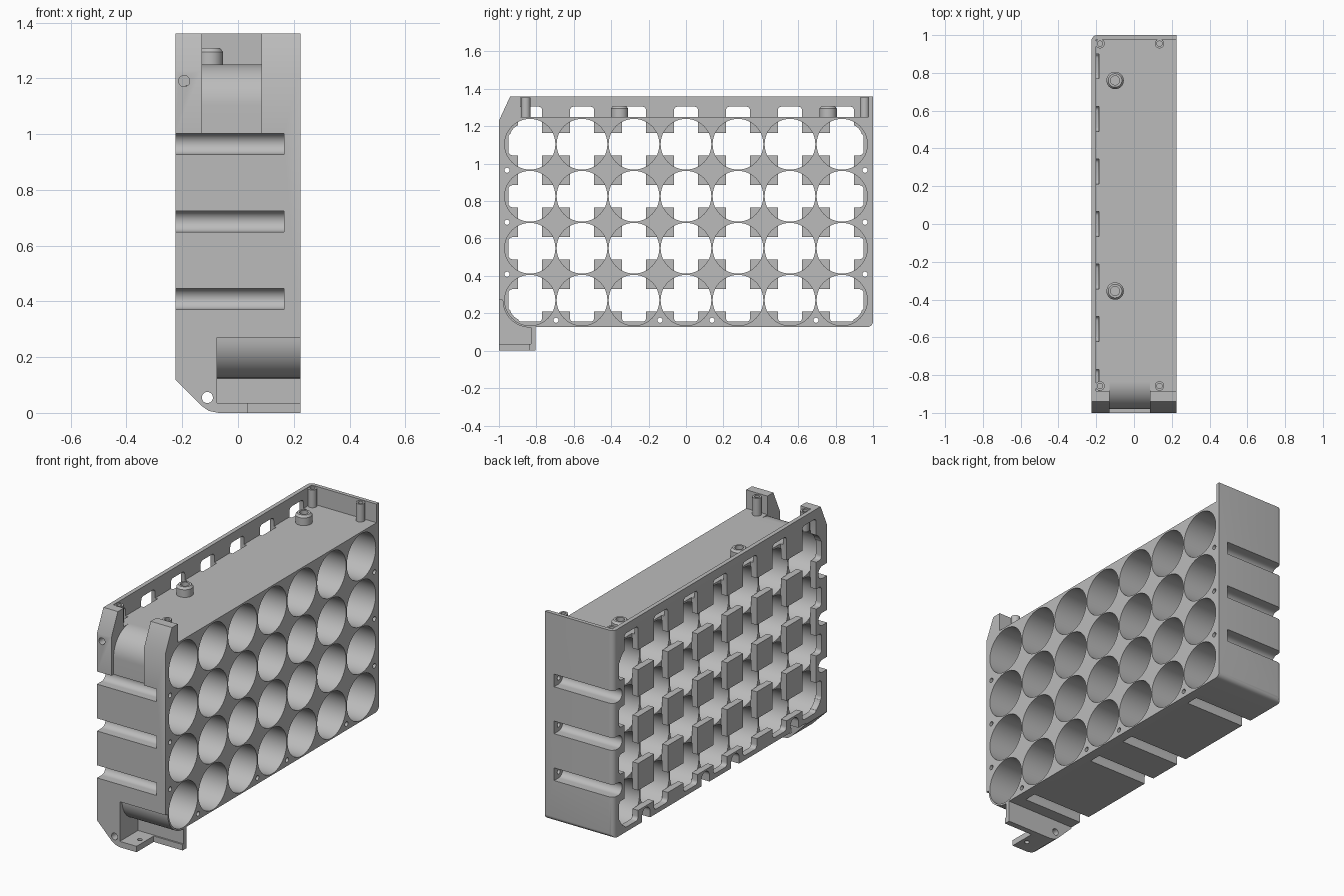
import bpy, bmesh, math
from mathutils import Vector

if "Cube" in bpy.data.objects:
    bpy.data.objects.remove(bpy.data.objects["Cube"], do_unlink=True)

# One grey plastic
grey = bpy.data.materials.new("grey_plastic")
grey.use_nodes = True
colour = (0.5, 0.5, 0.5, 1)
grey.diffuse_color = colour
grey.node_tree.nodes["Principled BSDF"].inputs["Base Color"].default_value = colour

PITCH = 0.278
ROWS = [0.27 + PITCH * i for i in range(4)]
COLS = [PITCH * (i - 3) for i in range(7)]
BOTTOM, DECK, TOP = 0.127, 1.25, 1.36
HALF = 0.225          # half width in x
RECESS = -0.184       # depth of the strip channels on the open side


def finish(name, bm):
    bmesh.ops.recalc_face_normals(bm, faces=bm.faces)
    mesh = bpy.data.meshes.new(name)
    bm.to_mesh(mesh)
    bm.free()
    mesh.materials.append(grey)
    ob = bpy.data.objects.new(name, mesh)
    bpy.context.collection.objects.link(ob)
    return ob


def prism(bm, pts, a, b, axis="x"):
    """Extrude a 2D outline along an axis; the outline uses the other two axes in order."""
    def place(p, t):
        return {"x": (t, p[0], p[1]), "y": (p[0], t, p[1]), "z": (p[0], p[1], t)}[axis]
    lo = [bm.verts.new(place(p, a)) for p in pts]
    hi = [bm.verts.new(place(p, b)) for p in pts]
    bm.faces.new(lo)
    bm.faces.new(hi[::-1])
    for i in range(len(pts)):
        j = (i + 1) % len(pts)
        bm.faces.new((lo[i], hi[i], hi[j], lo[j]))


def arc(c, r, start, end, n=16):
    angles = [math.radians(start + (end - start) * i / n) for i in range(n + 1)]
    return [(c[0] + r * math.cos(t), c[1] + r * math.sin(t)) for t in angles]


def circle(c, r, n=48):
    return arc(c, r, 0, 360, n)[:-1]


def rect(a0, a1, b0, b1, r=0.0):
    if not r:
        return [(a0, b0), (a1, b0), (a1, b1), (a0, b1)]
    return (arc((a1 - r, b1 - r), r, 0, 90, 4) + arc((a0 + r, b1 - r), r, 90, 180, 4)
            + arc((a0 + r, b0 + r), r, 180, 270, 4) + arc((a1 - r, b0 + r), r, 270, 360, 4))


def slot(c, r, direction):
    """Round-bottomed groove outline, open towards the given direction in degrees."""
    d = math.radians(direction)
    out = Vector((math.cos(d), math.sin(d))) * 0.1
    pts = arc(c, r, direction + 90, direction + 270)
    return pts + [tuple(Vector(pts[-1]) + out), tuple(Vector(pts[0]) + out)]


def cut(body, *shapes):
    """Subtract a group of prisms that do not overlap one another."""
    bm = bmesh.new()
    for s in shapes:
        prism(bm, *s)
    cutter = finish("cutter", bm)
    cutter.hide_render = True
    mod = body.modifiers.new("cut", "BOOLEAN")
    mod.operation, mod.solver, mod.object = "DIFFERENCE", "EXACT", cutter
    bpy.context.view_layer.update()
    mesh = bpy.data.meshes.new_from_object(body.evaluated_get(bpy.context.evaluated_depsgraph_get()))
    body.modifiers.clear()
    body.data = mesh
    bpy.data.objects.remove(cutter, do_unlink=True)


# Housing blank: side outline with the front foot, rounded rear corners
bm = bmesh.new()
outline = [(-1, 0), (-0.805, 0), (-0.805, BOTTOM), (1, BOTTOM), (1, TOP), (-1, TOP)]
prism(bm, outline, -HALF, HALF)
round_edges = [e for e in bm.edges
               if all(v.co.y > 0.9 and (v.co.x < 0 or v.co.z < 0.5) for v in e.verts)]
bmesh.ops.bevel(bm, geom=round_edges, offset=0.03, segments=6, profile=0.5, affect="EDGES")
body = finish("cell_housing", bm)

# Top tray, leaving rim walls and the two front blocks
cut(body, (rect(-0.2, 0.3, -0.885, 0.977), DECK, 1.5, "z"))
cut(body, ([(-1.1, 1.23), (-1, 1.23), (-0.94, TOP), (-0.94, 1.5), (-1.1, 1.5)], -0.3, 0.3))

# Rounded cable channel between the front blocks
upper = (COLS[0], ROWS[3])
cut(body, ([(-1.1, 1.0), (-0.98, 1.0)] + arc(upper, 0.146, 180, 90)
           + [(-0.8, DECK), (-0.8, 1.5), (-1.1, 1.5)], -0.13, 0.085))

# Foot: chamfered side, pocket around the lower cell, shortened floor
cut(body, ([(-0.3, 0.195), (-0.225, 0.12), (-0.13, 0.025), (-0.105, 0.007), (-0.07, 0),
            (-0.07, -0.1), (-0.3, -0.1)], -1.1, -0.79, "y"))
lower = (COLS[0], ROWS[0])
cut(body, ([(-1.1, 0.27)] + arc(lower, 0.146, 180, 270)
           + [(-0.83, 0.124), (-0.83, 0.035), (-1.1, 0.035)], -0.075, 0.3))
cut(body, (rect(0.035, 0.3, -1.1, -0.84), -0.1, 0.06, "z"),
    (circle((0.0, -0.92), 0.014, 16), -0.1, 0.1, "z"))

# Cell bores, open on the left side
cut(body, *[(circle((y, z), 0.1355), -0.187, 0.3) for y in COLS for z in ROWS])

# Strip channels between the pads; the upright ones end in windows in the rim
cut(body, *[(rect(COLS[0] - 0.115, COLS[-1] + 0.115, z - 0.059, z + 0.059, 0.02), -0.3, RECESS)
            for z in ROWS])
cut(body, *[(rect(y - 0.065, y + 0.065, 0.155, 1.305, 0.02), -0.3, RECESS) for y in COLS])
cut(body, *[(circle((y, z), 0.105, 4), -0.3, RECESS) for y in COLS for z in ROWS])
cut(body, *[(circle((y + 0.03 * sy, z + 0.03 * sz), 0.08, 32), -0.3, RECESS)
            for y, sy in ((COLS[0], -1), (COLS[-1], 1))
            for z, sz in ((ROWS[0], -1), (ROWS[3], 1))])

# Bolt grooves and bolt holes on both ends and the underside
joints = [((s * 0.957, z + PITCH / 2), 0 if s > 0 else 180) for s in (-1, 1) for z in ROWS[:3]]
joints += [((y * PITCH, 0.163), 270) for y in (-2.5, -0.5, 0.5, 2.5)]
cut(body, *[(slot(c, 0.0375, d), -0.3, 0.165) for c, d in joints])
cut(body, *[(circle(c, 0.014, 16), 0.1, 0.3) for c, d in joints])

# Small mounting holes in the front face
cut(body, (circle((-0.11, 0.055), 0.02, 24), -1.1, -0.7, "y"),
    (circle((-0.193, 1.19), 0.02, 24), -1.1, -0.95, "y"))


def lathe(name, x, y, profile):
    bm = bmesh.new()
    verts = [bm.verts.new((x + r, y, z)) for r, z in profile]
    edges = [bm.edges.new(p) for p in zip(verts, verts[1:])]
    bmesh.ops.spin(bm, geom=verts + edges, cent=(x, y, 0), axis=(0, 0, 1),
                   angle=math.tau, steps=32, use_merge=True)
    bmesh.ops.remove_doubles(bm, verts=bm.verts, dist=0.0001)
    return finish(name, bm)


parts = [body]
# Screw posts in the tray corners
for x, side in ((-0.18, "right"), (0.135, "left")):
    for y, end in ((-0.857, "front"), (0.955, "rear")):
        parts.append(lathe(f"screw_post_{end}_{side}", x, y,
                           [(0.025, 1.24), (0.025, 1.355), (0.014, 1.355), (0.014, 1.27), (0, 1.27)]))
# Chamfered bosses on the deck
for y, end in ((-0.355, "front"), (0.76, "rear")):
    parts.append(lathe(f"deck_boss_{end}", -0.1, y,
                       [(0.046, 1.24), (0.046, 1.295), (0.036, 1.308), (0.024, 1.308),
                        (0.024, 1.26), (0, 1.26)]))

bpy.ops.object.select_all(action="DESELECT")
for ob in parts:
    ob.select_set(True)
bpy.context.view_layer.objects.active = body
bpy.ops.object.shade_smooth_by_angle(angle=math.radians(30))
